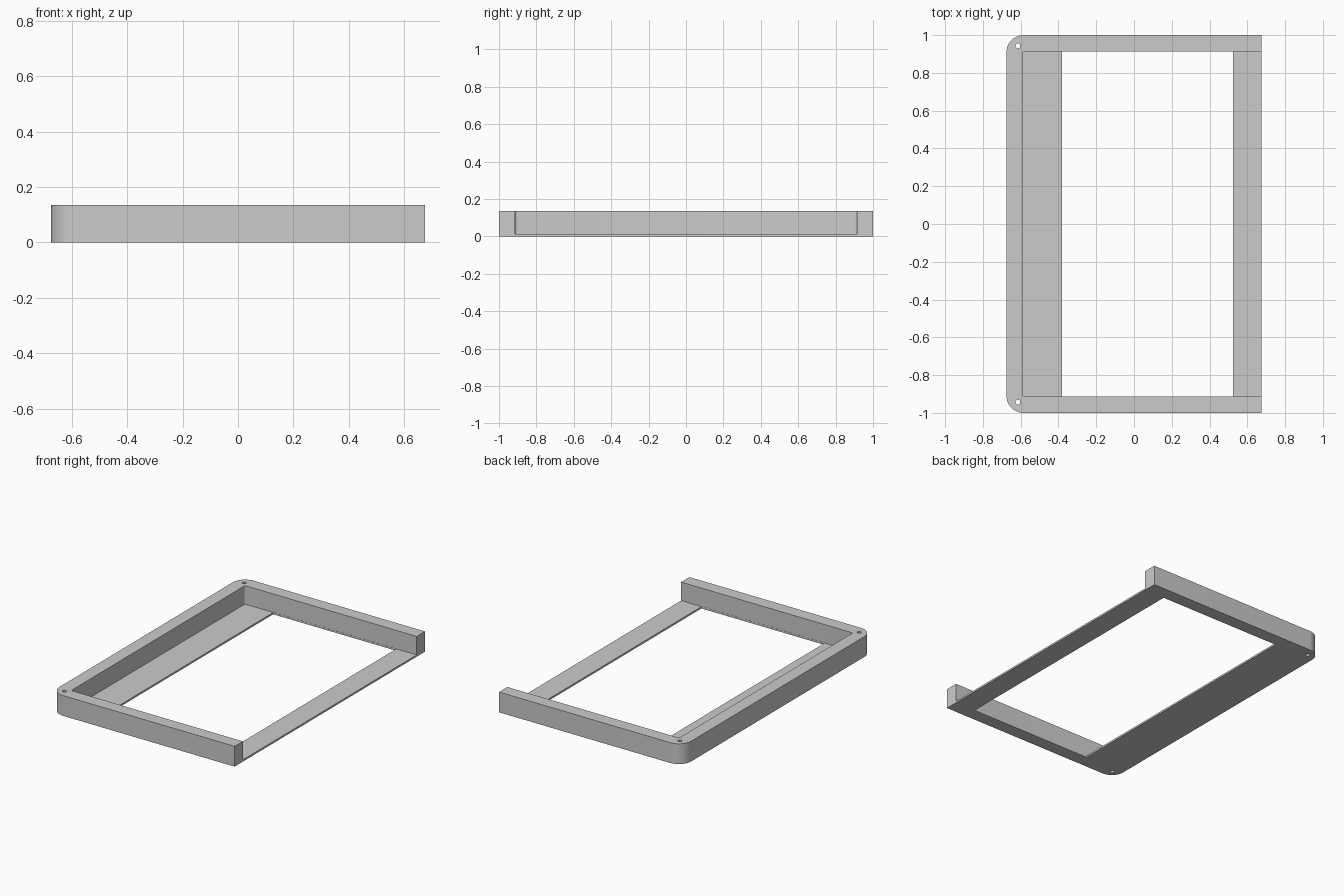
import bpy
import bmesh
from math import radians, sin, cos

default = bpy.data.objects.get("Cube")
if default:
    bpy.data.objects.remove(default, do_unlink=True)

HALF_X, HALF_Y, HEIGHT = 0.675, 1.0, 0.135
WALL, FLOOR = 0.087, 0.012

grey = bpy.data.materials.new("light grey")
grey.use_nodes = True
colour = (0.6, 0.6, 0.6, 1)
grey.diffuse_color = colour
grey.node_tree.nodes["Principled BSDF"].inputs["Base Color"].default_value = colour


def arc(cx, cy, r, start, end, steps):
    angles = [radians(start + (end - start) * i / steps) for i in range(steps + 1)]
    return [(cx + r * cos(a), cy + r * sin(a)) for a in angles]


def left_rounded(x0, x1, y, r, steps):
    """Rectangle outline with the two corners at x0 rounded."""
    return ([(x1, -y), (x1, y)]
            + arc(x0 + r, y - r, r, 90, 180, steps)
            + arc(x0 + r, r - y, r, 180, 270, steps))


def prism(name, outline, z0, z1):
    bm = bmesh.new()
    face = bm.faces.new([bm.verts.new((x, y, z0)) for x, y in outline])
    top = bmesh.ops.extrude_face_region(bm, geom=[face])["geom"]
    verts = [v for v in top if isinstance(v, bmesh.types.BMVert)]
    bmesh.ops.translate(bm, verts=verts, vec=(0, 0, z1 - z0))
    bmesh.ops.recalc_face_normals(bm, faces=bm.faces)
    mesh = bpy.data.meshes.new(name)
    bm.to_mesh(mesh)
    bm.free()
    mesh.materials.append(grey)
    obj = bpy.data.objects.new(name, mesh)
    bpy.context.collection.objects.link(obj)
    return obj


# Tray body with two rounded corners
frame = prism("open_frame", left_rounded(-HALF_X, HALF_X, HALF_Y, 0.09, 16), 0, HEIGHT)

# Pocket open at the +x end, floor window, and corner screw holes
inner_y = HALF_Y - WALL
cutters = [
    prism("pocket_cutter", left_rounded(-HALF_X + WALL, 1, inner_y, 0.012, 6), FLOOR, 0.3),
    prism("window_cutter", [(-0.38, -inner_y + 0.001), (0.525, -inner_y + 0.001),
                            (0.525, inner_y - 0.001), (-0.38, inner_y - 0.001)], -0.1, 0.07),
]
for side, sign in (("front", -1), ("back", 1)):
    hole = arc(-0.615, sign * 0.943, 0.013, 0, 360, 20)[:-1]
    cutters.append(prism(side + "_hole_cutter", hole, -0.1, 0.3))

bpy.context.view_layer.objects.active = frame
frame.select_set(True)
for cutter in cutters:
    cutter.hide_render = True
    mod = frame.modifiers.new(cutter.name, "BOOLEAN")
    mod.operation = "DIFFERENCE"
    mod.solver = "EXACT"
    mod.object = cutter
    bpy.ops.object.modifier_apply(modifier=mod.name)
    bpy.data.objects.remove(cutter, do_unlink=True)

bpy.ops.object.shade_smooth_by_angle(angle=radians(30))
